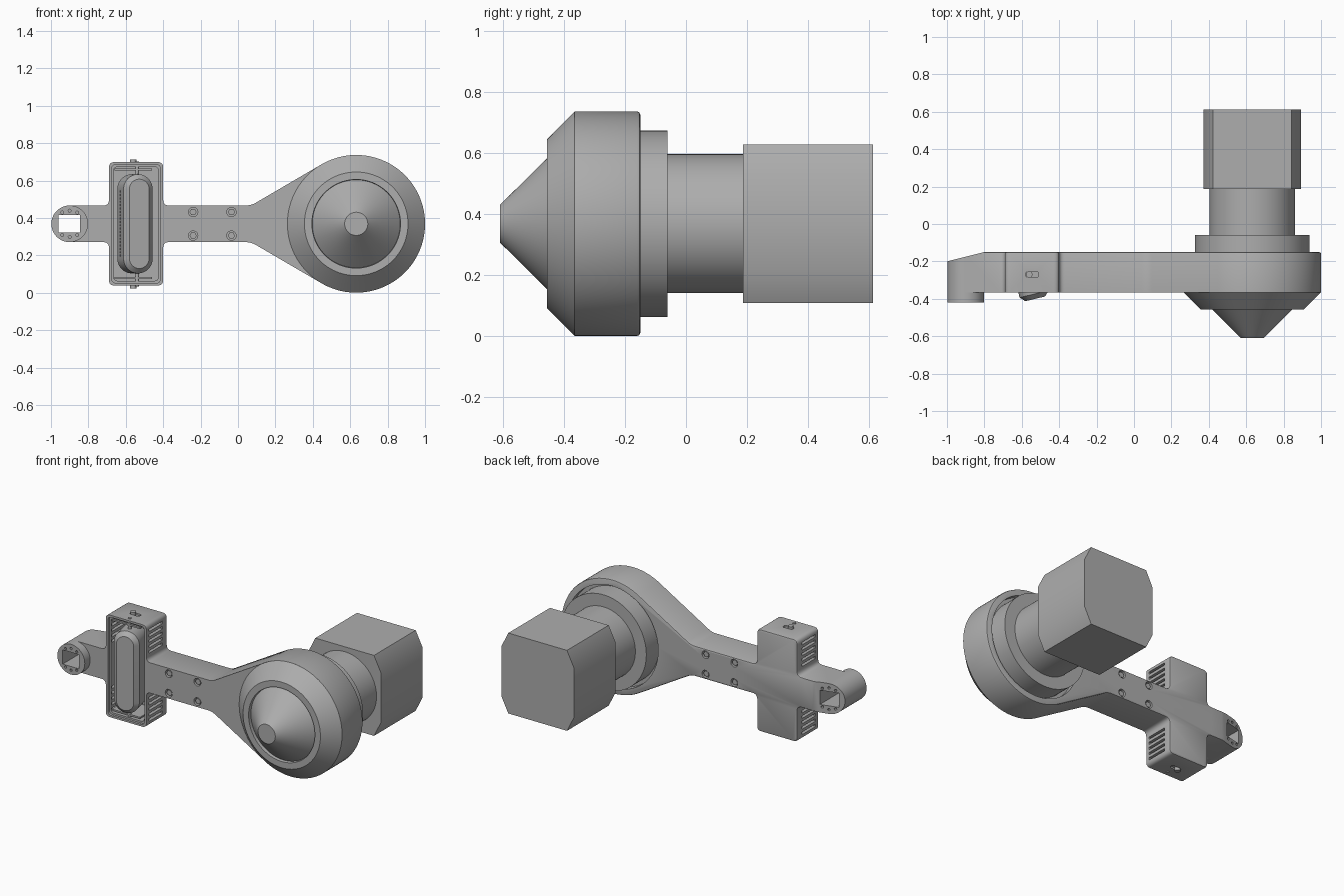
import bpy, bmesh, math
from mathutils import Matrix, Vector

if "Cube" in bpy.data.objects:
    bpy.data.objects.remove(bpy.data.objects["Cube"])

ZC = 0.369          # height of the main axis
HX, HR = 0.632, 0.368   # head centre and radius
EX, ER = -0.9, 0.098    # end boss centre and radius
BX = -0.545         # centre of the box
FRONT, BACK = -0.365, -0.15

grey = bpy.data.materials.new("Plain Grey")
grey.use_nodes = True
grey.diffuse_color = (0.42, 0.42, 0.42, 1)
bsdf = grey.node_tree.nodes["Principled BSDF"]
bsdf.inputs["Base Color"].default_value = grey.diffuse_color
bsdf.inputs["Roughness"].default_value = 0.6


def finish(name, bm, angle=30):
    bmesh.ops.recalc_face_normals(bm, faces=bm.faces)
    me = bpy.data.meshes.new(name)
    bm.to_mesh(me)
    bm.free()
    me.materials.append(grey)
    me.shade_smooth()
    me.set_sharp_from_angle(angle=math.radians(angle))
    ob = bpy.data.objects.new(name, me)
    bpy.context.collection.objects.link(ob)
    return ob


def add_prism(bm, pts, lo, hi, axis="y"):
    def place(a, b, c):
        return {"y": (a, c, b), "z": (a, b, c), "x": (c, a, b)}[axis]
    cap = bm.faces.new([bm.verts.new(place(a, b, lo)) for a, b in pts])
    new = bmesh.ops.extrude_face_region(bm, geom=[cap])["geom"]
    shift = Vector(place(0, 0, hi - lo))
    bmesh.ops.translate(bm, verts=[g for g in new if isinstance(g, bmesh.types.BMVert)], vec=shift)


def prism(name, pts, lo, hi, axis="y", bevel=0, bevel_at=None, segments=2):
    bm = bmesh.new()
    add_prism(bm, pts, lo, hi, axis)
    if bevel:
        rim = [e for e in bm.edges if all(abs(v.co.y - bevel_at) < 1e-5 for v in e.verts)]
        bmesh.ops.bevel(bm, geom=rim, offset=bevel, segments=segments, affect="EDGES", profile=0.5)
    return finish(name, bm)


def turned(name, profile, x, z, steps=96):
    bm = bmesh.new()
    rings = []
    for y, r in profile:
        rings.append([bm.verts.new((x + p, y, z + q)) for p, q in arc(0, 0, r, 0, 360, steps)[:-1]])
    for a, b in zip(rings, rings[1:]):
        for i in range(steps):
            j = (i + 1) % steps
            bm.faces.new((a[i], a[j], b[j], b[i]))
    bm.faces.new(rings[0])
    bm.faces.new(rings[-1])
    return finish(name, bm)


def arc(x, z, r, a0, a1, n):
    angles = [math.radians(a0 + (a1 - a0) * i / n) for i in range(n + 1)]
    return [(x + r * math.cos(a), z + r * math.sin(a)) for a in angles]


def circle(x, z, r, n=24):
    return arc(x, z, r, 0, 360, n)[:-1]


def rect(x0, x1, z0, z1):
    return [(x0, z0), (x1, z0), (x1, z1), (x0, z1)]


def rounded(prev, corner, nxt, r, n=6):
    c = Vector(corner)
    a = c + (Vector(prev) - c).normalized() * r
    b = c + (Vector(nxt) - c).normalized() * r
    return [tuple(a.lerp(c, i / n).lerp(c.lerp(b, i / n), i / n)) for i in range(n + 1)]


def rounded_rect(x0, x1, z0, z1, r):
    p = rect(x0, x1, z0, z1)
    return [q for i in range(4) for q in rounded(p[i - 1], p[i], p[(i + 1) % 4], r)]


def cut(target, *cutters):
    for c in cutters:
        mod = target.modifiers.new("cut", "BOOLEAN")
        mod.operation, mod.solver, mod.object = "DIFFERENCE", "EXACT", c
        bpy.context.view_layer.update()
        graph = bpy.context.evaluated_depsgraph_get()
        me = bpy.data.meshes.new_from_object(target.evaluated_get(graph))
        target.modifiers.clear()
        target.data = me
    target.data.shade_smooth()
    target.data.set_sharp_from_angle(angle=math.radians(30))


def discard(*obs):
    for o in obs:
        bpy.data.objects.remove(o)


# Arm outline: upper half, then mirrored below the axis
key = [(EX, ER), (-0.69, ER), (-0.69, 0.33), (-0.4, 0.33), (-0.4, ER), (0.07, ER)]
tangent = arc(HX, 0, HR, 120, 0, 48)
path = key + [tangent[0]]
half = arc(EX, 0, ER, 180, 90, 12)
for i in range(1, 6):
    half += rounded(path[i - 1], path[i], path[i + 1], 0.03)
half += tangent
outline = [(x, ZC + z) for x, z in half]
outline += [(x, ZC - z) for x, z in reversed(half) if z > 1e-4]
body = prism("arm_body", outline, FRONT, BACK, bevel=0.01, bevel_at=BACK)
boss = prism("end_boss", circle(EX, ZC, ER, 48), -0.42, FRONT + 0.002)

# Cutters: box cavity with stepped rim, rear groove, sloped end, socket
cavity = prism("cavity", rounded_rect(-0.665, -0.425, ZC - 0.305, ZC + 0.305, 0.025), -0.5, -0.19)
rim = prism("rim", rounded_rect(-0.675, -0.415, ZC - 0.317, ZC + 0.317, 0.025), -0.5, -0.35)
groove = prism("groove", circle(HX, ZC, 0.328, 96), -0.19, 0)
slope = prism("slope", [(-1.05, -0.2125), (-0.8, -0.15), (-0.8, -0.05), (-1.05, -0.05)], 0.2, 0.6, "z")
socket = prism("socket", rect(-0.96, -0.845, ZC - 0.046, ZC + 0.046), -0.6, 0)

# Cutters: side vents, bolt pockets, pin holes
bm = bmesh.new()
for side in (-1, 1):
    for i in range(5):
        z = ZC + side * (0.15 + 0.035 * i)
        add_prism(bm, rect(-0.34, -0.2, z - 0.008, z + 0.008), -0.75, -0.35, "x")
vents = finish("vents", bm)

bolt_spots = [(x, ZC + s * 0.063) for x in (-0.24, -0.035) for s in (-1, 1)]
bm = bmesh.new()
for x, z in bolt_spots:
    for lo, hi in ((-0.4, FRONT + 0.025), (BACK - 0.025, -0.1)):
        add_prism(bm, circle(x, z, 0.025), lo, hi)
pockets = finish("pockets", bm)

bm = bmesh.new()
for s in (-1, 1):
    for dx, dz in ((-0.04, 0.06), (0, 0.07), (0.04, 0.06)):
        for lo, hi in ((-0.5, -0.4), (-0.22, -0.1)):
            add_prism(bm, circle(EX + dx, ZC + s * dz, 0.008, 12), lo, hi)
pin_holes = finish("pin_holes", bm)

bm = bmesh.new()
for s in (-1, 1):
    z = ZC + s * 0.33
    add_prism(bm, rounded_rect(-0.58, -0.51, -0.285, -0.255, 0.014), z - 0.01, z + 0.01, "z")
key_slots = finish("key_slots", bm)

cut(body, cavity, rim, groove, slope, socket, vents, pockets, pin_holes, key_slots)
cut(boss, socket, pin_holes)
discard(cavity, rim, groove, slope, socket, vents, pockets, pin_holes, key_slots)

# Hex bolts sunk in their pockets on both faces
bm = bmesh.new()
for x, z in bolt_spots:
    for lo, hi in ((FRONT + 0.006, FRONT + 0.03), (BACK - 0.03, BACK - 0.006)):
        add_prism(bm, circle(x, z, 0.019, 6), lo, hi)
finish("hex_bolts", bm)

# Head taper with recessed nose cone
turned("head_taper", [(FRONT + 0.003, HR), (FRONT, HR), (-0.456, 0.277), (-0.456, 0.237),
                      (-0.435, 0.235), (-0.61, 0.062)], HX, ZC)

# Rear flange, neck and motor block
turned("rear_flange", [(-0.2, 0.306), (-0.06, 0.306)], HX, ZC)
turned("motor_neck", [(-0.07, 0.228), (0.19, 0.228)], HX, ZC)
w, cx, cz = 0.26, 0.05, 0.1
corner = [(w, w - cz), (w - cx, w)]
block = corner + [(-x, z) for x, z in reversed(corner)]
block += [(-x, -z) for x, z in block]
prism("motor_block", [(HX + x, ZC + z) for x, z in block], 0.187, 0.613)

# Tilted rocker pedal in the box
half_w, half_l = 0.08, 0.265
capsule = arc(0, half_l - half_w, half_w, 0, 180, 24) + arc(0, half_w - half_l, half_w, 180, 360, 24)
pedal = prism("rocker_pedal", capsule, 0, 0.17, bevel=0.026, bevel_at=0, segments=1)
pedal.matrix_world = Matrix.Translation((-0.528, -0.4, ZC)) @ Matrix.Rotation(math.radians(13.5), 4, "Z")

# Toothed strip beside the pedal
bm = bmesh.new()
for i in range(20):
    z = ZC - 0.17 + i * 0.018
    add_prism(bm, rect(-0.632, -0.608, z - 0.005, z + 0.005), -0.32, -0.2)
finish("tooth_strip", bm)

# Pedal brackets, pivot pins and outer knobs at both ends
bm = bmesh.new()
for s in (-1, 1):
    z = ZC + s * 0.29
    add_prism(bm, rect(-0.66, -0.46, z - 0.005, z + 0.005), -0.345, -0.19)
    for x, y, r, a, b in ((-0.54, -0.335, 0.011, 0.24, 0.334), (-0.56, -0.27, 0.017, 0.31, 0.345)):
        add_prism(bm, circle(x, y, r, 20), ZC + s * a, ZC + s * b, "z")
finish("pedal_brackets_and_pins", bm)
